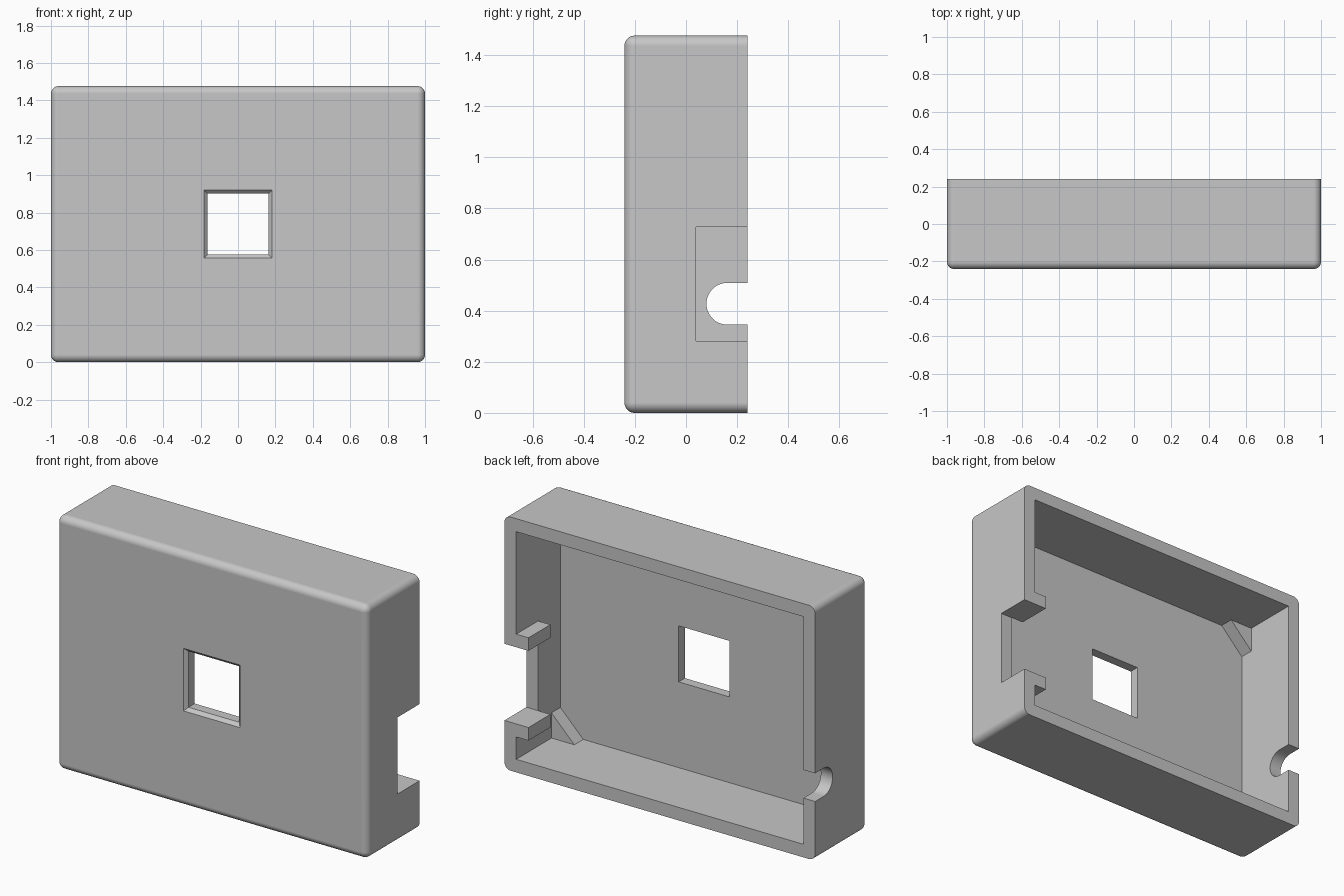
import bpy, bmesh, math
from mathutils import Vector

if "Cube" in bpy.data.objects:
    bpy.data.objects.remove(bpy.data.objects["Cube"], do_unlink=True)

W, D, H = 1.0, 0.241, 1.476      # half width, half depth, full height
WALL, ROUND = 0.076, 0.04
IN_X, IN_Y = W - WALL, -D + WALL  # inner faces of side and front walls


def to_object(name, bm):
    bmesh.ops.recalc_face_normals(bm, faces=bm.faces)
    mesh = bpy.data.meshes.new(name)
    bm.to_mesh(mesh)
    bm.free()
    obj = bpy.data.objects.new(name, mesh)
    bpy.context.collection.objects.link(obj)
    return obj


def prism(name, points, direction):
    """Extrude a flat outline along a direction."""
    bm = bmesh.new()
    face = bm.faces.new([bm.verts.new(p) for p in points])
    top = bmesh.ops.extrude_face_region(bm, geom=[face])["geom"]
    verts = [g for g in top if isinstance(g, bmesh.types.BMVert)]
    bmesh.ops.translate(bm, verts=verts, vec=direction)
    return to_object(name, bm)


def box(name, x0, x1, y0, y1, z0, z1):
    outline = [(x0, y0, z0), (x1, y0, z0), (x1, y1, z0), (x0, y1, z0)]
    return prism(name, outline, Vector((0, 0, z1 - z0)))


def activate(obj):
    bpy.ops.object.select_all(action='DESELECT')
    obj.select_set(True)
    bpy.context.view_layer.objects.active = obj


def cut(target, cutter):
    """Subtract the cutter for good, then discard it."""
    mod = target.modifiers.new("cut", 'BOOLEAN')
    mod.operation, mod.solver, mod.object = 'DIFFERENCE', 'EXACT', cutter
    activate(target)
    bpy.ops.object.modifier_apply(modifier=mod.name)
    bpy.data.objects.remove(cutter, do_unlink=True)


# Outer body, rounded everywhere but the open back rim
shell = box("case_shell", -W, W, -D, D, 0, H)
bm = bmesh.new()
bm.from_mesh(shell.data)
edges = [e for e in bm.edges if any(v.co.y < 0 for v in e.verts)]
bmesh.ops.bevel(bm, geom=edges, offset=ROUND, offset_type='OFFSET',
                segments=8, profile=0.5, affect='EDGES')
bm.to_mesh(shell.data)
bm.free()

# Cavity, with the corner gussets and port collar left standing
cavity = box("cavity", -IN_X, IN_X, IN_Y, D + 0.2, WALL, H - WALL)
LEG, OVER = 0.147, 0.05
for sx in (-1, 1):
    for sz in (-1, 1):
        cx, cz = sx * (IN_X + OVER), H / 2 + sz * (H / 2 - WALL + OVER)
        reach = LEG + 2 * OVER
        outline = [(cx, IN_Y - OVER, cz), (cx - sx * reach, IN_Y - OVER, cz),
                   (cx, IN_Y - OVER, cz - sz * reach)]
        cut(cavity, prism("gusset", outline, Vector((0, OVER + 0.082, 0))))
PORT_Y, PORT_LOW, PORT_HIGH = 0.04, 0.282, 0.728
cut(cavity, box("collar", 0.845, W + 0.1, PORT_Y, D + 0.4,
                PORT_LOW - WALL, PORT_HIGH + WALL))
cut(shell, cavity)

# Rectangular port in the left wall
cut(shell, box("port", 0.8, W + 0.1, PORT_Y - 0.0005, D + 0.1, PORT_LOW, PORT_HIGH))

# Round-ended cable slot in the right wall
R, CY, CZ = 0.082, 0.162, 0.427
outline = [(-W - 0.1, D + 0.1, CZ + R)]
for i in range(25):
    a = math.pi * (0.5 + i / 24)
    outline.append((-W - 0.1, CY + R * math.cos(a), CZ + R * math.sin(a)))
outline.append((-W - 0.1, D + 0.1, CZ - R))
cut(shell, prism("slot", outline, Vector((0.25, 0, 0))))

# Square window with a chamfered front edge
HALF, CHAMFER = 0.163, 0.019
cut(shell, box("window", -HALF, HALF, -D - 0.1, 0, H / 2 - HALF, H / 2 + HALF))
flare = box("flare", -1, 1, -D - 0.02, -D + 0.04, -1, 1)
for v in flare.data.vertices:
    size = HALF + CHAMFER - (v.co.y + D)
    v.co.x *= size
    v.co.z = H / 2 + v.co.z * size
cut(shell, flare)

# One grey plastic, smooth on the rounded edges
grey = bpy.data.materials.new("grey_plastic")
grey.use_nodes = True
colour = (0.57, 0.57, 0.57, 1)
grey.diffuse_color = colour
grey.node_tree.nodes["Principled BSDF"].inputs["Base Color"].default_value = colour
shell.data.materials.clear()
shell.data.materials.append(grey)
for p in shell.data.polygons:
    p.material_index = 0
activate(shell)
bpy.ops.object.shade_smooth_by_angle(angle=math.radians(30))
weighted = shell.modifiers.new("weighted_normals", 'WEIGHTED_NORMAL')
weighted.keep_sharp = True
